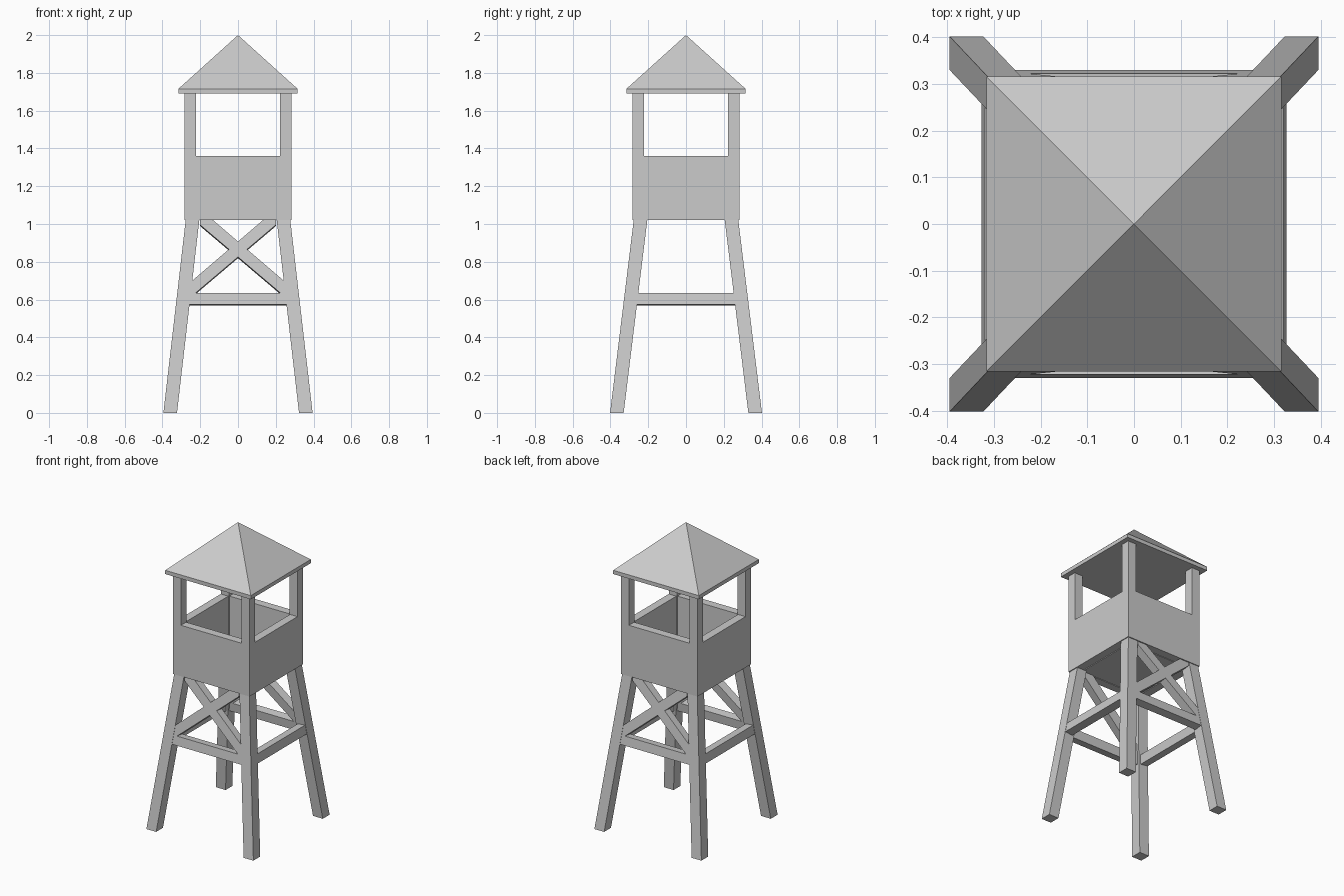
import bpy
import bmesh
from math import radians
from mathutils import Matrix, Vector

default = bpy.data.objects.get("Cube")
if default:
    bpy.data.objects.remove(default, do_unlink=True)

grey = bpy.data.materials.new("plain grey")
grey.use_nodes = True
grey.diffuse_color = (0.6, 0.6, 0.6, 1)
grey.node_tree.nodes["Principled BSDF"].inputs["Base Color"].default_value = (0.6, 0.6, 0.6, 1)


def loft(name, first, last):
    """Solid between two matching polygons."""
    bm = bmesh.new()
    a = [bm.verts.new(p) for p in first]
    b = [bm.verts.new(p) for p in last]
    bm.faces.new(a)
    bm.faces.new(b)
    for i in range(len(a)):
        j = (i + 1) % len(a)
        bm.faces.new((a[i], a[j], b[j], b[i]))
    bmesh.ops.recalc_face_normals(bm, faces=bm.faces)
    mesh = bpy.data.meshes.new(name)
    bm.to_mesh(mesh)
    bm.free()
    mesh.materials.append(grey)
    obj = bpy.data.objects.new(name, mesh)
    bpy.context.collection.objects.link(obj)
    return obj


def rect(x0, x1, y0, y1, z):
    return [(x0, y0, z), (x1, y0, z), (x1, y1, z), (x0, y1, z)]


def box(name, x0, x1, y0, y1, z0, z1):
    return loft(name, rect(x0, x1, y0, y1, z0), rect(x0, x1, y0, y1, z1))


DECK, RAIL, EAVE = 1.02, 1.36, 1.69
FOOT_X, FOOT_Y, LEG_TOP, LEG_W = 0.395, 0.402, 0.277, 0.072
HALF, POST = 0.283, 0.06


def tilted(name, profile, foot, angle, thick=0.055):
    """Timber drawn on the sloping plane between two legs, turned to one side."""
    slope = (foot - LEG_TOP) / DECK
    turn = Matrix.Rotation(radians(angle), 3, "Z")
    outer = [Vector((x, -(foot - slope * z - 0.002), z)) for x, z in profile]
    inward = Vector((0, thick, -thick * slope))
    return loft(name, [turn @ p for p in outer], [turn @ (p + inward) for p in outer])


# Splayed legs and upright cabin posts at the four corners
for fy, depth in ((-1, "front"), (1, "back")):
    for fx, side in ((-1, "right"), (1, "left")):
        corner = f"{depth}_{side}"
        loft(f"{corner}_leg",
             rect(fx * FOOT_X, fx * (FOOT_X - LEG_W), fy * FOOT_Y, fy * (FOOT_Y - LEG_W), 0),
             rect(fx * LEG_TOP, fx * (LEG_TOP - LEG_W), fy * LEG_TOP, fy * (LEG_TOP - LEG_W), DECK))
        box(f"{corner}_post", fx * HALF, fx * (HALF - POST),
            fy * HALF, fy * (HALF - POST), DECK, EAVE)

# Horizontal tie beams on all sides, crossed braces on front and back
beam = [(-0.28, 0.575), (0.28, 0.575), (0.28, 0.635), (-0.28, 0.635)]
brace = [(-0.26, 0.605), (0.2, 0.995), (0.2, 1.04), (0.155, 1.04), (-0.26, 0.685)]
for angle, side in ((0, "front"), (90, "left"), (180, "back"), (270, "right")):
    facing = side in ("front", "back")
    tilted(f"{side}_beam", beam, FOOT_Y if facing else FOOT_X, angle)
    if facing:
        tilted(f"{side}_brace_rising", brace, FOOT_Y, angle)
        tilted(f"{side}_brace_falling", [(-x, z) for x, z in brace], FOOT_Y, angle)

# Cabin floor and parapet walls between the posts
inner = HALF - POST
box("floor", -inner, inner, -inner, inner, DECK, 1.06)
for s, depth, side in ((-1, "front", "right"), (1, "back", "left")):
    box(f"{depth}_wall", -inner, inner, s * HALF, s * (HALF - 0.055), DECK, RAIL)
    box(f"{side}_wall", s * HALF, s * (HALF - 0.055), -inner, inner, DECK, RAIL)

# Roof slab and pyramid
EAVE_HALF = 0.316
box("roof_slab", -EAVE_HALF, EAVE_HALF, -EAVE_HALF, EAVE_HALF, EAVE, 1.715)
bpy.ops.mesh.primitive_cone_add(vertices=4, radius1=EAVE_HALF * 2 ** 0.5, radius2=0,
                                depth=0.285, location=(0, 0, 1.8575),
                                rotation=(0, 0, radians(45)))
roof = bpy.context.object
roof.name = "roof"
roof.data.materials.append(grey)
